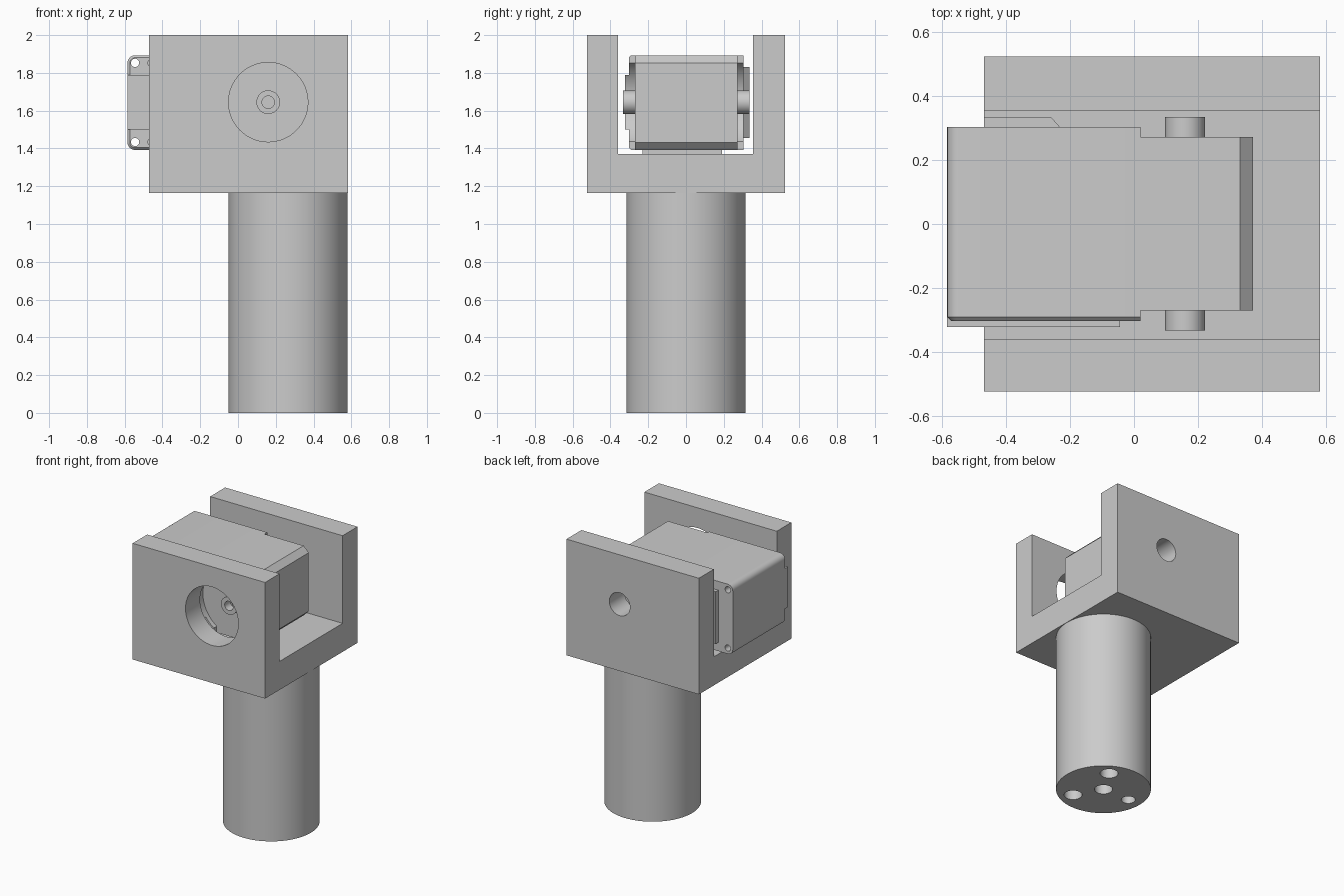
import bpy, bmesh, math
from mathutils import Matrix, Vector

cube = bpy.data.objects.get("Cube")
if cube:
    bpy.data.objects.remove(cube, do_unlink=True)

grey = bpy.data.materials.new("plain grey")
grey.use_nodes = True
GREY = (0.6, 0.6, 0.6, 1)
grey.diffuse_color = GREY
grey.node_tree.nodes["Principled BSDF"].inputs["Base Color"].default_value = GREY

AXLE_X, AXLE_Z = 0.16, 1.645
POST_X = 0.265


def finish(name, bm):
    bmesh.ops.recalc_face_normals(bm, faces=bm.faces)
    mesh = bpy.data.meshes.new(name)
    bm.to_mesh(mesh)
    bm.free()
    mesh.materials.append(grey)
    ob = bpy.data.objects.new(name, mesh)
    bpy.context.collection.objects.link(ob)
    return ob


def prism(name, profile, axis, lo, hi, front_bevel=0):
    """Extrude a (side, z) profile along x or y."""
    place = (lambda a, z: (lo, a, z)) if axis == "x" else (lambda a, z: (a, lo, z))
    step = Vector((hi - lo, 0, 0)) if axis == "x" else Vector((0, hi - lo, 0))
    bm = bmesh.new()
    face = bm.faces.new([bm.verts.new(place(a, z)) for a, z in profile])
    made = bmesh.ops.extrude_face_region(bm, geom=[face], use_keep_orig=True)
    bmesh.ops.translate(bm, vec=step, verts=[g for g in made["geom"] if isinstance(g, bmesh.types.BMVert)])
    if front_bevel:
        rim = [e for e in bm.edges if all(abs(v.co.y - lo) < 1e-5 for v in e.verts)]
        bmesh.ops.bevel(bm, geom=rim, offset=front_bevel, segments=1, affect="EDGES")
    return finish(name, bm)


def box(name, x0, x1, y0, y1, z0, z1):
    return prism(name, [(x0, z0), (x1, z0), (x1, z1), (x0, z1)], "y", y0, y1)


def rod(name, r, lo, hi, axis, a, b, sides=64):
    """Cylinder along y at (x, z) or along z at (x, y)."""
    bm = bmesh.new()
    bmesh.ops.create_cone(bm, cap_ends=True, segments=sides, radius1=r, radius2=r, depth=hi - lo)
    mid = (lo + hi) / 2
    if axis == "y":
        bm.transform(Matrix.Translation((a, mid, b)) @ Matrix.Rotation(math.pi / 2, 4, "X"))
    else:
        bm.transform(Matrix.Translation((a, b, mid)))
    return finish(name, bm)


def cut(target, *cutters):
    bpy.context.view_layer.objects.active = target
    for c in cutters:
        mod = target.modifiers.new("cut", "BOOLEAN")
        mod.operation, mod.solver, mod.object = "DIFFERENCE", "EXACT", c
        bpy.ops.object.modifier_apply(modifier=mod.name)
        bpy.data.objects.remove(c, do_unlink=True)


# U-shaped bracket with a wide front bore and a narrow rear bore
bracket = prism("bracket", [(-.525, 1.165), (.525, 1.165), (.525, 2), (.355, 2),
                            (.355, 1.37), (-.36, 1.37), (-.36, 2), (-.525, 2)], "x", -.47, .583)
cut(bracket,
    rod("front_bore", .21, -.6, -.3, "y", AXLE_X, AXLE_Z),
    rod("rear_bore", .082, .3, .6, "y", AXLE_X, AXLE_Z))

# Round post with blind holes in its foot
post = rod("post", .315, 0, 1.165, "z", POST_X, 0, 96)
cut(post, rod("centre_hole", .06, -.1, .4, "z", POST_X, 0, 32))
for deg, r in ((60, .06), (180, .047), (300, .06)):
    t = math.radians(deg)
    cut(post, rod("foot_hole", r, -.1, .4, "z", POST_X + .215 * math.cos(t), .215 * math.sin(t), 32))

# Motor case: rounded at the rear end, chamfered at the nose
X0, X1, Z0, Z1, R = -.585, .372, 1.392, 1.893, .04
case_profile = [(X1 - .04, Z0), (X1, Z0 + .04), (X1, Z1 - .04), (X1 - .04, Z1)]
for cz, start in ((Z1 - R, 90), (Z0 + R, 180)):
    for i in range(7):
        t = math.radians(start + i * 15)
        case_profile.append((X0 + R + R * math.cos(t), cz + R * math.sin(t)))
case = prism("motor_case", case_profile, "y", -.303, .304, .012)
plate = box("front_cover", X0, .05, -.322, -.29, 1.5, 1.79)

# Stepped, curved recess around the axle on both sides
for lo, hi in ((-.4, -.27), (.272, .4)):
    cut(case, box("nose_step", .02, .5, lo, hi, 1.3, 2),
        rod("axle_recess", .25, lo, hi, "y", AXLE_X, AXLE_Z, 96))
cut(plate, rod("cover_recess", .25, -.4, -.2, "y", AXLE_X, AXLE_Z, 96))

# Screw holes in the case corners
for z in (Z0 + .042, Z1 - .04):
    cut(case, rod("screw_hole", .022, -.4, .4, "y", -.545, z, 24),
        rod("screw_hole", .022, -.4, -.2, "y", -.455, z, 24))

# Rear cover with a sloped end
rear = box("rear_cover", -.47, -.22, .29, .335, 1.455, 1.83)
for v in rear.data.vertices:
    if v.co.x > -.3 and v.co.y > .3:
        v.co.x = -.26

# Pad below the case
box("bottom_pad", -.47, .3, -.23, .19, 1.37, 1.4)

# Axle stubs, with a socket at the front
axle = rod("axle", .0625, -.333, .335, "y", AXLE_X, AXLE_Z, 48)
cut(axle, rod("axle_socket", .033, -.4, -.26, "y", AXLE_X, AXLE_Z, 32))

for ob in (bracket, post, case, plate, axle):
    bpy.ops.object.select_all(action="DESELECT")
    ob.select_set(True)
    bpy.context.view_layer.objects.active = ob
    bpy.ops.object.shade_smooth_by_angle(angle=math.radians(25))
